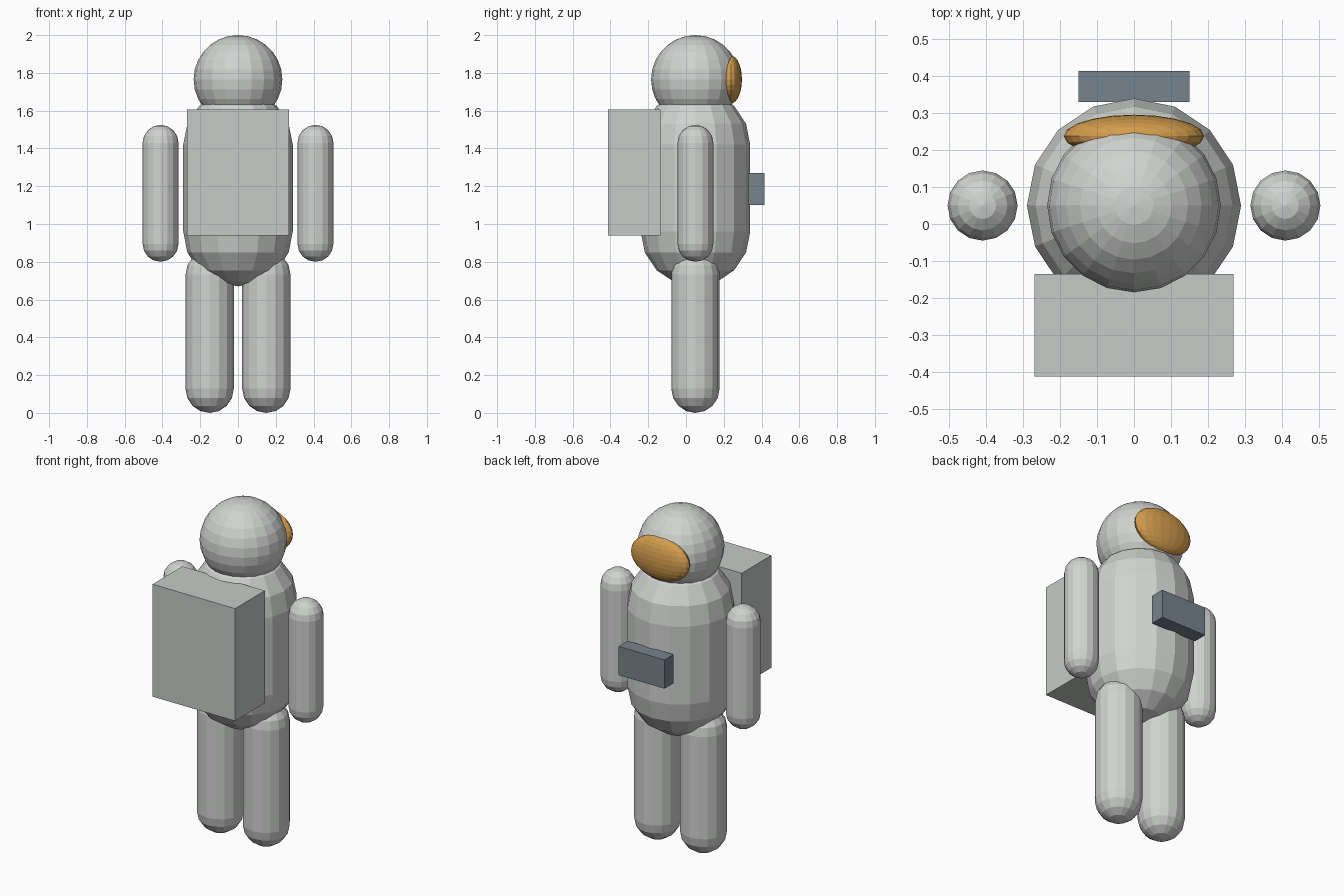
import bpy, bmesh
from math import sin, cos, pi
from mathutils import Matrix, Vector

cube = bpy.data.objects.get("Cube")
if cube:
    bpy.data.objects.remove(cube, do_unlink=True)


def material(name, rgb):
    m = bpy.data.materials.new(name)
    m.use_nodes = True
    m.diffuse_color = (*rgb, 1)
    m.node_tree.nodes["Principled BSDF"].inputs["Base Color"].default_value = (*rgb, 1)
    return m


SUIT = material("suit light grey", (0.63, 0.65, 0.63))
PACK = material("pack grey", (0.56, 0.60, 0.57))
GOLD = material("visor gold", (0.66, 0.34, 0.075))
SLATE = material("panel slate", (0.185, 0.23, 0.27))


def finish(bm, name, mat):
    bmesh.ops.recalc_face_normals(bm, faces=bm.faces)
    mesh = bpy.data.meshes.new(name)
    bm.to_mesh(mesh)
    bm.free()
    mesh.materials.append(mat)
    obj = bpy.data.objects.new(name, mesh)
    bpy.context.collection.objects.link(obj)
    return obj


def capsule(name, x, y, bottom, top, r, mat, sides=16, rings=4):
    """Lathe a half outline with round ends about a vertical axis."""
    bm = bmesh.new()
    angles = [i * pi / 2 / rings for i in range(rings + 1)]
    outline = [(r * sin(a), bottom + r - r * cos(a)) for a in angles]
    outline += [(r * cos(a), top - r + r * sin(a)) for a in angles]
    verts = [bm.verts.new((max(px, 0), 0, pz)) for px, pz in outline]
    edges = [bm.edges.new(pair) for pair in zip(verts, verts[1:])]
    bmesh.ops.spin(bm, geom=verts + edges, cent=(0, 0, 0), axis=(0, 0, 1),
                   angle=2 * pi, steps=sides)
    bmesh.ops.remove_doubles(bm, verts=bm.verts, dist=1e-4)
    bmesh.ops.translate(bm, verts=bm.verts, vec=(x, y, 0))
    return finish(bm, name, mat)


def ellipsoid(name, centre, radii, mat):
    bm = bmesh.new()
    bmesh.ops.create_uvsphere(
        bm, u_segments=20, v_segments=14, radius=1,
        matrix=Matrix.Translation(centre) @ Matrix.Diagonal((*radii, 1)))
    return finish(bm, name, mat)


def box(name, low, high, mat):
    low, high = Vector(low), Vector(high)
    bm = bmesh.new()
    bmesh.ops.create_cube(
        bm, size=1,
        matrix=Matrix.Translation((low + high) / 2) @ Matrix.Diagonal((*(high - low), 1)))
    return finish(bm, name, mat)


# Body and helmet
AXIS = 0.05
capsule("torso", 0, AXIS, 0.67, 1.71, 0.29, SUIT)
ellipsoid("helmet", (0, AXIS, 1.765), (0.235, 0.235, 0.235), SUIT)
ellipsoid("visor", (0, 0.238, 1.765), (0.19, 0.058, 0.127), GOLD)

# Limbs
for side, s in (("left", 1), ("right", -1)):
    capsule(side + "_arm", s * 0.41, AXIS, 0.80, 1.525, 0.095, SUIT)
    capsule(side + "_leg", s * 0.15, AXIS, 0, 0.86, 0.128, SUIT)

# Pack and control panel
box("backpack", (-0.27, -0.413, 0.94), (0.27, -0.135, 1.605), PACK)
box("control_panel", (-0.15, 0.33, 1.10), (0.15, 0.415, 1.27), SLATE)
